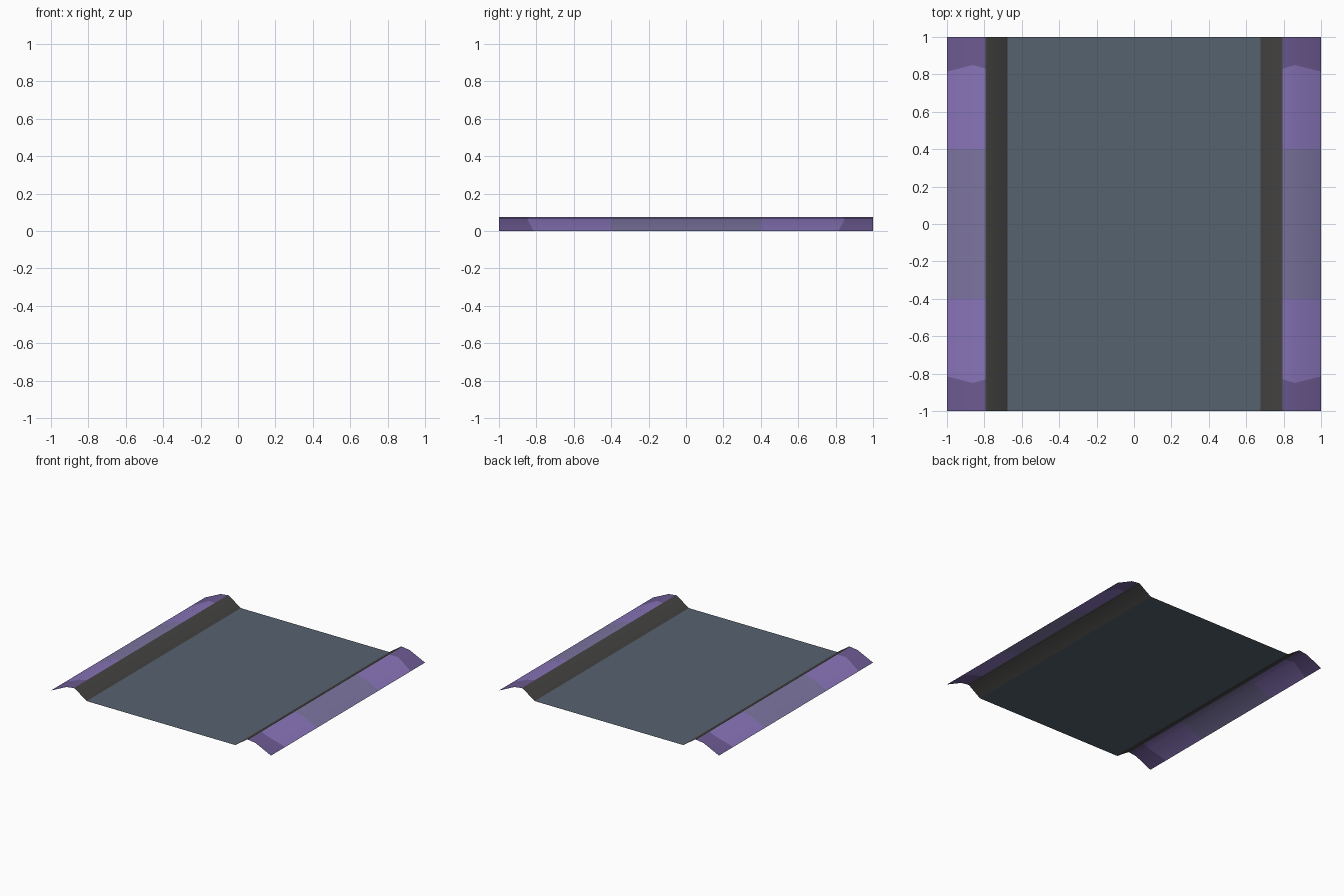
import bpy

if "Cube" in bpy.data.objects:
    bpy.data.objects.remove(bpy.data.objects["Cube"])


def lin(c):
    c /= 255
    return c / 12.92 if c <= 0.04045 else ((c + 0.055) / 1.055) ** 2.4


def material(name, rgb):
    m = bpy.data.materials.new(name)
    m.diffuse_color = (*[lin(c) for c in rgb], 1)
    m.use_nodes = True
    m.node_tree.nodes["Principled BSDF"].inputs["Base Color"].default_value = m.diffuse_color
    return m


SLATE = material("slate road", (86, 98, 112))
GREY = material("dark grey kerb", (68, 67, 66))
DEEP = material("deep purple", (108, 90, 146))
BRIGHT = material("bright purple", (136, 116, 184))
MUTED = material("muted purple", (124, 116, 160))


def sheet(name, profile, rows, mats):
    """Open sheet: profile is (x, z) left to right, rows[i] lists the y cuts of column i."""
    n = len(rows[0])
    verts = [(x, y, z) for (x, z), ys in zip(profile, rows) for y in ys]
    faces, ids = [], []
    for i in range(len(profile) - 1):
        for j in range(n - 1):
            a = i * n + j
            faces.append((a, a + n, a + n + 1, a + 1))
            ids.append(j)
    me = bpy.data.meshes.new(name)
    me.from_pydata(verts, [], faces)
    unique = list(dict.fromkeys(mats))
    for m in unique:
        me.materials.append(m)
    for p, j in zip(me.polygons, ids):
        p.material_index = unique.index(mats[j])
        p.use_smooth = True
    me.update()
    ob = bpy.data.objects.new(name, me)
    bpy.context.collection.objects.link(ob)
    return ob


# flat road bed
sheet("road_bed", [(-0.675, 0), (0.675, 0)], [(-1, 1)] * 2, [SLATE])

# sloping kerbs and painted outer banks on both sides
kerb = [(0.675, 0.0), (0.78, 0.072), (0.793, 0.075)]
bank = [(0.793, 0.075), (0.86, 0.066), (1.0, 0.0)]
cuts = [0.83, 0.85, 0.815]  # slightly wavy end of the bright band
bands = [DEEP, BRIGHT, MUTED, BRIGHT, DEEP]
for side, s in (("left", -1), ("right", 1)):
    k = [(s * x, z) for x, z in kerb][::s]
    b = [(s * x, z) for x, z in bank][::s]
    sheet(side + "_kerb", k, [(-1, 1)] * 3, [GREY])
    sheet(side + "_bank", b, [(-1, -c, -0.4, 0.4, c, 1) for c in cuts][::s], bands)
